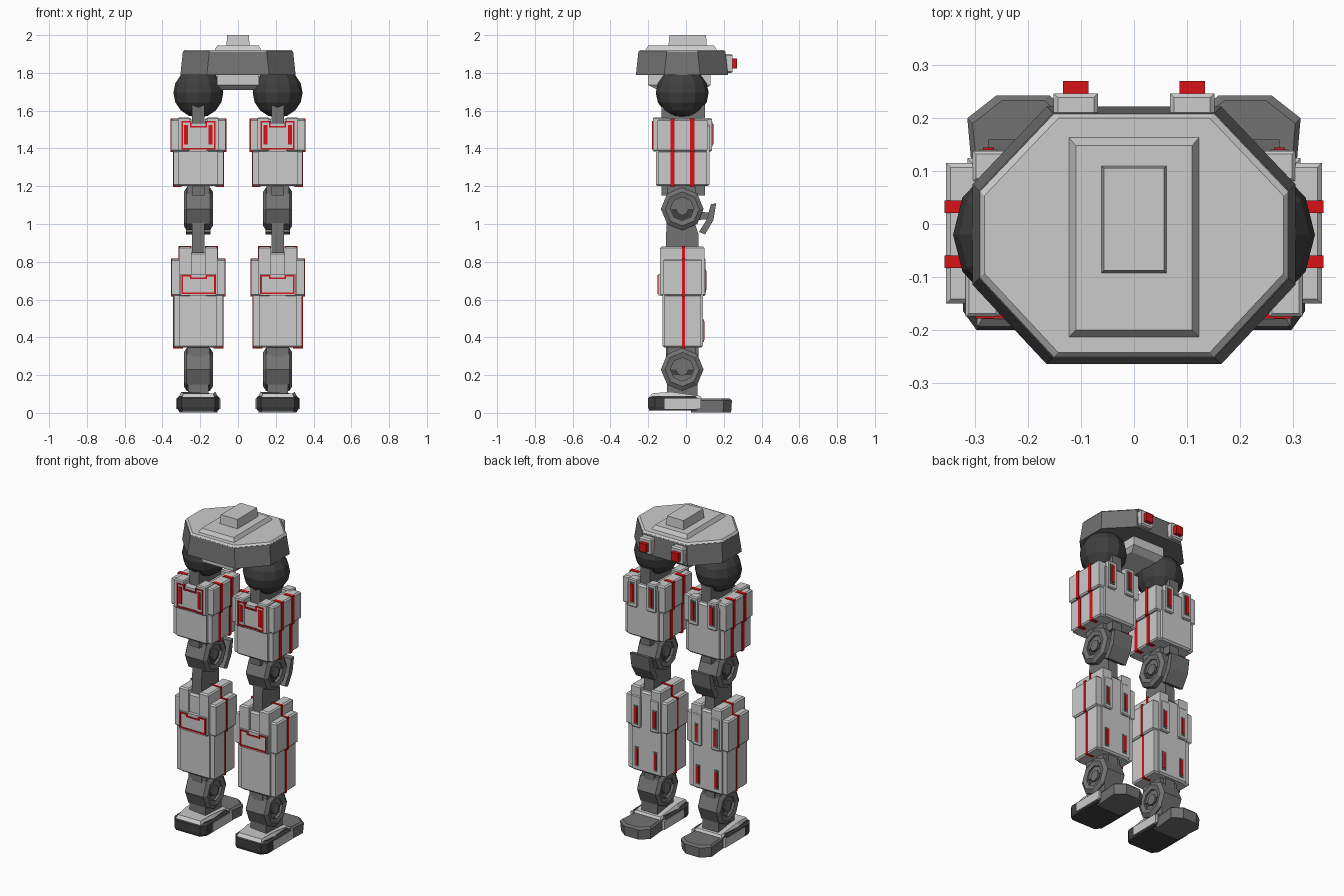
import bpy, bmesh, math

if "Cube" in bpy.data.objects:
    bpy.data.objects.remove(bpy.data.objects["Cube"])

def material(name, rgb):
    m = bpy.data.materials.new(name)
    m.diffuse_color = (*rgb, 1)
    m.use_nodes = True
    m.node_tree.nodes["Principled BSDF"].inputs["Base Color"].default_value = m.diffuse_color
    return m

LIGHT = material("light grey", (0.60, 0.60, 0.60))
MID = material("mid grey", (0.17, 0.17, 0.17))
DARK = material("dark grey", (0.05, 0.05, 0.05))
RED = material("red", (0.68, 0.006, 0.008))

def finish(name, bm, mat):
    bmesh.ops.recalc_face_normals(bm, faces=bm.faces)
    me = bpy.data.meshes.new(name)
    bm.to_mesh(me)
    bm.free()
    me.materials.append(mat)
    ob = bpy.data.objects.new(name, me)
    bpy.context.collection.objects.link(ob)
    return ob

def loft(name, rings, mat):
    """Skin matching rings of points and cap both ends."""
    bm = bmesh.new()
    vs = [[bm.verts.new(p) for p in r] for r in rings]
    n = len(vs[0])
    for a, b in zip(vs, vs[1:]):
        for i in range(n):
            j = (i + 1) % n
            bm.faces.new((a[i], a[j], b[j], b[i]))
    bm.faces.new(vs[0])
    bm.faces.new(vs[-1])
    return finish(name, bm, mat)

def rect(x0, x1, y0, y1, z, s=0):
    return [(x0 + s, y0 + s, z), (x1 - s, y0 + s, z), (x1 - s, y1 - s, z), (x0 + s, y1 - s, z)]

def box(name, x, y, z, mat=LIGHT, bevel=0.0):
    """Box from ranges; bevel chamfers the upper and lower rims."""
    b = bevel
    rings = [rect(*x, *y, z[0], b)]
    if b:
        rings += [rect(*x, *y, z[0] + b), rect(*x, *y, z[1] - b)]
    rings.append(rect(*x, *y, z[1], b))
    return loft(name, rings, mat)

def outline(half, z, s=0.0, cx=0.0):
    """Symmetric plan outline from its right half (front to back)."""
    pts = [(x - s, y + (s if y < 0 else -s)) for x, y in half]
    return [(cx + x, y, z) for x, y in pts] + [(cx - x, y, z) for x, y in reversed(pts)]

# ---------- pelvis ----------
HIP = [(0.165, -0.265), (0.305, -0.115), (0.305, 0.075), (0.165, 0.222)]
loft("pelvis_skirt", [outline(HIP, 1.79), outline(HIP, 1.912, 0.013)], MID)
loft("pelvis_deck", [outline(HIP, 1.91, 0.012), outline(HIP, 1.922, 0.022)], LIGHT)
loft("waist_plate", [rect(-.124, .124, -.215, .165, 1.92), rect(-.11, .11, -.2, .148, 1.945)], LIGHT)
loft("waist_block", [rect(-.062, .062, -.093, .11, 1.94), rect(-.057, .057, -.088, .106, 2.0)], LIGHT)
loft("pelvis_underside", [rect(-.09, .09, -.15, .09, 1.71), rect(-.11, .11, -.2, .13, 1.735),
                          rect(-.11, .11, -.2, .13, 1.80)], LIGHT)
for s in (-1, 1):
    c = s * 0.11
    box("rear_lamp_base", (c - .042, c + .042), (.19, .247), (1.80, 1.90), LIGHT, .008)
    box("rear_lamp", (c - .024, c + .024), (.24, .27), (1.822, 1.875), RED)

# ---------- legs ----------
def joint(name, cx, cz, cy=-0.02):
    """Octagonal joint with a recessed hub on both sides."""
    prof = [(.034, .066), (.034, .05), (.062, .05), (.062, .07), (.09, .077), (.113, .062)]
    prof = [(r, -x) for r, x in prof] + [(r, x) for r, x in reversed(prof)]
    ring = lambda r, x: [(cx + x, cy + r * math.cos(k * math.pi / 4), cz + r * math.sin(k * math.pi / 4))
                         for k in range(8)]
    loft(name, [ring(r, x) for r, x in prof], MID)
    loft(name + "_recess", [ring(.061, -.054), ring(.061, .054)], DARK)
    # square block filling the rounded front of the joint
    box(name + "_block", (cx - .06, cx + .06), (cy - .08, cy + .07), (cz, cz + .125), MID)

def stripes(name, cx, x0, x1, ys, z0, z1):
    """Red bands wrapping both side plates."""
    t = 0.003
    for s in (-1, 1):
        xs = sorted((cx + s * x0, cx + s * (x1 + t)))
        for y in ys:
            box(name, xs, y, (z0 - t, z1 + t), RED)

def pair(name, cx, x0, x1, y, z, mat=LIGHT, bevel=0.0):
    """The same box on both sides of the leg axis."""
    for s in (-1, 1):
        box(name, sorted((cx + s * x0, cx + s * x1)), y, z, mat, bevel)

def notched_frame(name, cx, y, z0, z1, drop):
    """Red outline whose upper edge dips in the middle."""
    t, w, n = 0.008, 0.09, 0.045
    ys = (y - .004, y + .01)
    box(name, (cx - w, cx + w), ys, (z0, z0 + t), RED)
    box(name, (cx - n, cx + n), ys, (z1 - drop - t, z1 - drop), RED)
    pair(name, cx, w - t, w, ys, (z0, z1), RED)
    pair(name, cx, n, w, ys, (z1 - t, z1), RED)
    pair(name, cx, n - t, n, ys, (z1 - drop - t, z1), RED)

def leg(cx):
    # hip ball and inner struts
    bm = bmesh.new()
    bmesh.ops.create_uvsphere(bm, u_segments=12, v_segments=8, radius=1)
    bmesh.ops.scale(bm, vec=(.132, .14, .132), verts=bm.verts)
    bmesh.ops.translate(bm, vec=(cx, -.02, 1.695), verts=bm.verts)
    finish("hip_ball", bm, DARK)
    box("thigh_strut", (cx - .033, cx + .033), (-.13, .10), (1.15, 1.63), MID)
    loft("shin_strut", [rect(cx - .033, cx + .033, -.105, .065, .25),
                        rect(cx - .033, cx + .033, -.105, .065, .95),
                        rect(cx - .033, cx + .033, -.10, .03, 1.05)], MID)

    # thigh armour
    box("thigh_core", (cx - .105, cx + .105), (-.16, .125), (1.2, 1.53), LIGHT, .01)
    pair("thigh_side_upper", cx, .065, .145, (-.15, .115), (1.385, 1.555), LIGHT, .008)
    pair("thigh_side_lower", cx, .065, .132, (-.145, .11), (1.2, 1.39), LIGHT, .008)
    bands = [(-.083, -.06), (.021, .044)]
    stripes("thigh_stripe_upper", cx, .09, .145, bands, 1.385, 1.555)
    stripes("thigh_stripe_lower", cx, .09, .132, bands, 1.2, 1.39)
    pair("thigh_front_post", cx, .045, .108, (-.175, -.09), (1.385, 1.565), LIGHT, .006)
    box("thigh_front_panel", (cx - .046, cx + .046), (-.172, -.09), (1.385, 1.535))
    notched_frame("thigh_frame", cx, -.175, 1.395, 1.545, .025)
    pair("thigh_front_insert", cx, .055, .075, (-.18, -.17), (1.42, 1.525), RED)
    pair("thigh_rear_post", cx, .035, .095, (.08, .138), (1.385, 1.56), LIGHT, .006)
    pair("thigh_rear_insert_surround", cx, .048, .082, (.13, .141), (1.41, 1.54), MID)
    pair("thigh_rear_insert", cx, .055, .075, (.13, .145), (1.42, 1.53), RED)

    # knee with rear guard
    joint("knee", cx, 1.08)
    guard = [(.16, 1.11), (.145, 1.02), (.10, .945), (.068, .958), (.108, 1.02), (.132, 1.105)]
    loft("knee_guard", [[(cx + x, y, z) for y, z in guard] for x in (-.065, .065)], MID)
    arm = [(.03, 1.07), (.12, 1.06), (.12, 1.025), (.04, 1.02)]
    loft("knee_guard_arm", [[(cx + x, y, z) for y, z in arm] for x in (-.04, .04)], MID)

    # shin armour
    box("shin_core", (cx - .1, cx + .1), (-.125, .09), (.345, .85), LIGHT, .01)
    pair("shin_shoulder", cx, .036, .102, (-.138, .098), (.62, .88), LIGHT, .008)
    pair("shin_side_upper", cx, .08, .142, (-.12, .085), (.62, .815), LIGHT, .008)
    pair("shin_side_lower", cx, .065, .13, (-.115, .08), (.345, .63), LIGHT, .008)
    band = [(-.02, -.006)]
    stripes("shin_stripe_shoulder", cx, .036, .102, band, .64, .88)
    stripes("shin_stripe_upper", cx, .08, .142, band, .62, .815)
    stripes("shin_stripe_lower", cx, .08, .13, band, .345, .63)
    box("shin_front_panel", (cx - .094, cx + .094), (-.146, -.09), (.622, .735))
    notched_frame("shin_frame", cx, -.146, .63, .73, .014)
    pair("shin_rear_post", cx, .035, .09, (.07, .103), (.62, .82), LIGHT, .006)
    for z in (.65, .385):
        y = .103 if z > .5 else .092
        pair("shin_rear_insert_surround", cx, .05, .078, (y - .02, y + .002), (z - .01, z + .11), MID)
        pair("shin_rear_insert", cx, .056, .072, (y - .02, y + .005), (z, z + .1), RED)

    # ankle and foot
    joint("ankle", cx, .23)
    box("ankle_stub", (cx - .055, cx + .055), (-.10, .06), (.07, .2), MID)
    SOLE = [(.088, -.2), (.113, -.165), (.113, .06)]
    loft("foot_sole", [outline(SOLE, .012, .006, cx), outline(SOLE, .03, 0, cx),
                       outline(SOLE, .078, 0, cx), outline(SOLE, .09, .012, cx)], DARK)
    HEEL = [(.09, .03), (.105, .2), (.05, .243)]
    loft("foot_heel", [outline(HEEL, .003, .004, cx), outline(HEEL, .065, 0, cx),
                       outline(HEEL, .076, .01, cx)], MID)
    top = [[(cx + x, y, z) for x, y, z in r] for r in (
        [(-.085, -.193, .085), (.085, -.193, .085), (.103, -.08, .085), (.095, .085, .075),
         (-.095, .085, .075), (-.103, -.08, .085)],
        [(-.078, -.18, .103), (.078, -.18, .103), (.09, -.08, .112), (.085, .075, .09),
         (-.085, .075, .09), (-.09, -.08, .112)])]
    loft("foot_top", top, LIGHT)
    pair("foot_side_plate", cx, .10, .117, (-.115, .08), (.02, .075))

for side in (-1, 1):
    leg(side * 0.21)
